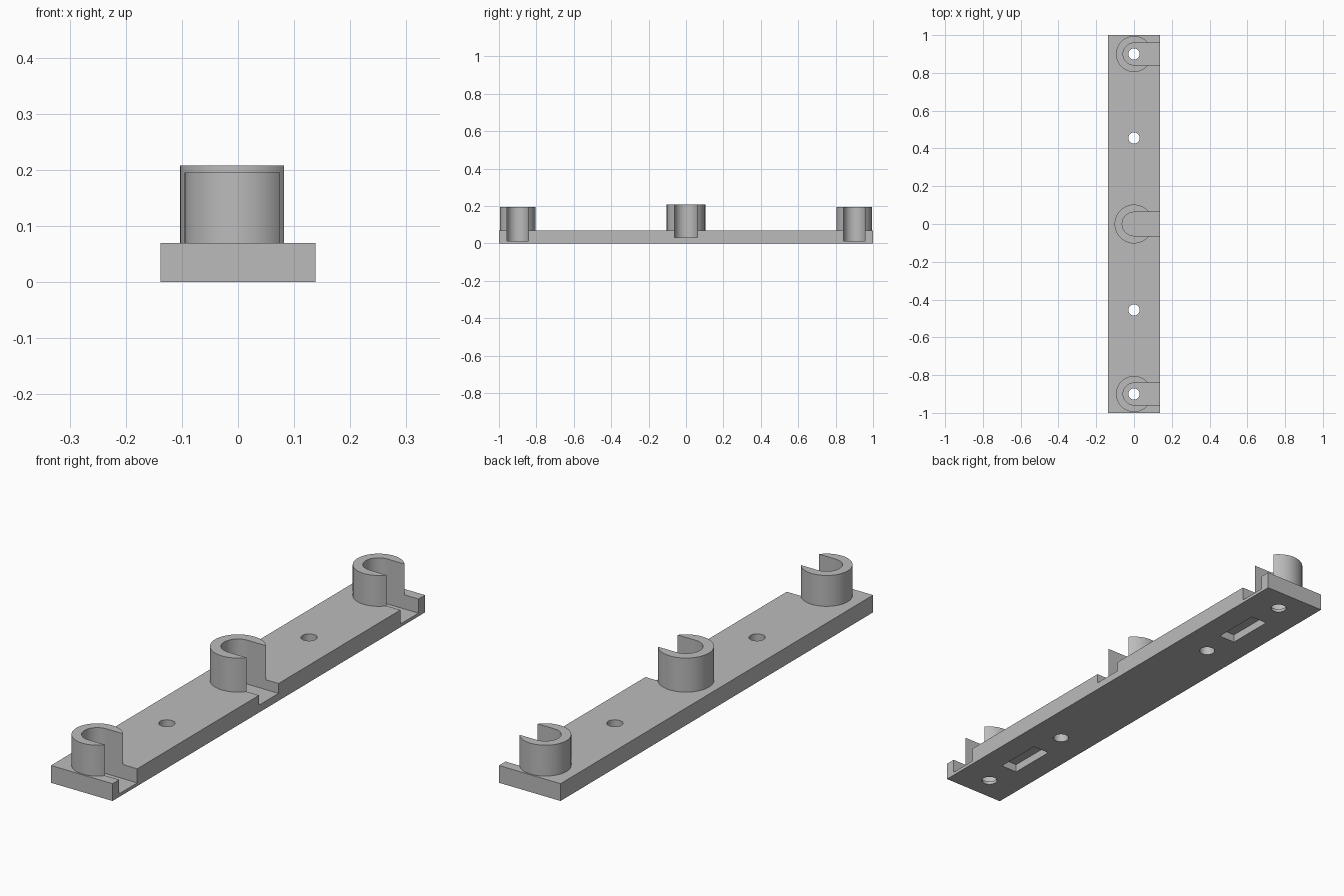
import bpy
import bmesh
from math import asin, cos, pi, sin

default = bpy.data.objects.get("Cube")
if default:
    bpy.data.objects.remove(default, do_unlink=True)

HALF_WIDTH = 0.138
THICKNESS = 0.07

grey = bpy.data.materials.new("plain grey")
grey.use_nodes = True
colour = (0.5, 0.5, 0.5, 1)
grey.diffuse_color = colour
grey.node_tree.nodes["Principled BSDF"].inputs["Base Color"].default_value = colour


def arc(radius, start, end, steps):
    angles = [start + (end - start) * i / steps for i in range(steps + 1)]
    return [(radius * cos(a), radius * sin(a)) for a in angles]


def prism(name, outline, bottom, top, y=0):
    """Extrude a flat counter-clockwise outline from bottom to top."""
    bm = bmesh.new()
    base = bm.faces.new([bm.verts.new((px, py + y, bottom)) for px, py in outline])
    grown = bmesh.ops.extrude_face_region(bm, geom=[base], use_keep_orig=True)
    raised = [v for v in grown["geom"] if isinstance(v, bmesh.types.BMVert)]
    bmesh.ops.translate(bm, verts=raised, vec=(0, 0, top - bottom))
    bmesh.ops.recalc_face_normals(bm, faces=bm.faces)
    mesh = bpy.data.meshes.new(name)
    bm.to_mesh(mesh)
    bm.free()
    mesh.materials.append(grey)
    obj = bpy.data.objects.new(name, mesh)
    bpy.context.collection.objects.link(obj)
    return obj


def rectangle(half_x, half_y):
    return [(-half_x, -half_y), (half_x, -half_y), (half_x, half_y), (-half_x, half_y)]


def activate(obj):
    bpy.ops.object.select_all(action="DESELECT")
    obj.select_set(True)
    bpy.context.view_layer.objects.active = obj


def cut(target, cutter):
    cutter.hide_render = True
    activate(target)
    mod = target.modifiers.new("cut", "BOOLEAN")
    mod.operation = "DIFFERENCE"
    mod.solver = "EXACT"
    mod.object = cutter
    bpy.ops.object.modifier_apply(modifier=mod.name)
    bpy.data.objects.remove(cutter, do_unlink=True)


# Long flat base
plate = prism("base_plate", rectangle(HALF_WIDTH, 1), 0, THICKNESS)
parts = [plate]

# Open ring holders, each with a slot running out through the plate edge
holders = [("front", -0.9, 0.095, 0.058, 0.013, 0.195),
           ("middle", 0, 0.103, 0.0625, 0.03, 0.208),
           ("back", 0.9, 0.095, 0.058, 0.013, 0.195)]
for label, y, outer, inner, floor, top in holders:
    mouth = asin(inner / outer)
    ring = arc(outer, mouth, 2 * pi - mouth, 56) + arc(inner, 1.5 * pi, pi / 2, 36)
    parts.append(prism(label + "_holder", ring, THICKNESS, top, y))
    slot = arc(inner, pi / 2, 1.5 * pi, 36) + [(0.2, -inner), (0.2, inner)]
    cut(plate, prism("slot_cutter", slot, floor, 0.1, y))

# Screw holes and shallow pockets under the plate
for side in (-1, 1):
    for y in (0.455, 0.9):
        hole = arc(0.03, 0, 2 * pi, 32)[:-1]
        cut(plate, prism("hole_cutter", hole, -0.1, 0.1, side * y))
    cut(plate, prism("pocket_cutter", rectangle(0.037, 0.1), -0.1, 0.033, side * 0.678))

for part in parts:
    activate(part)
    bpy.ops.object.shade_smooth_by_angle(angle=pi / 6)
